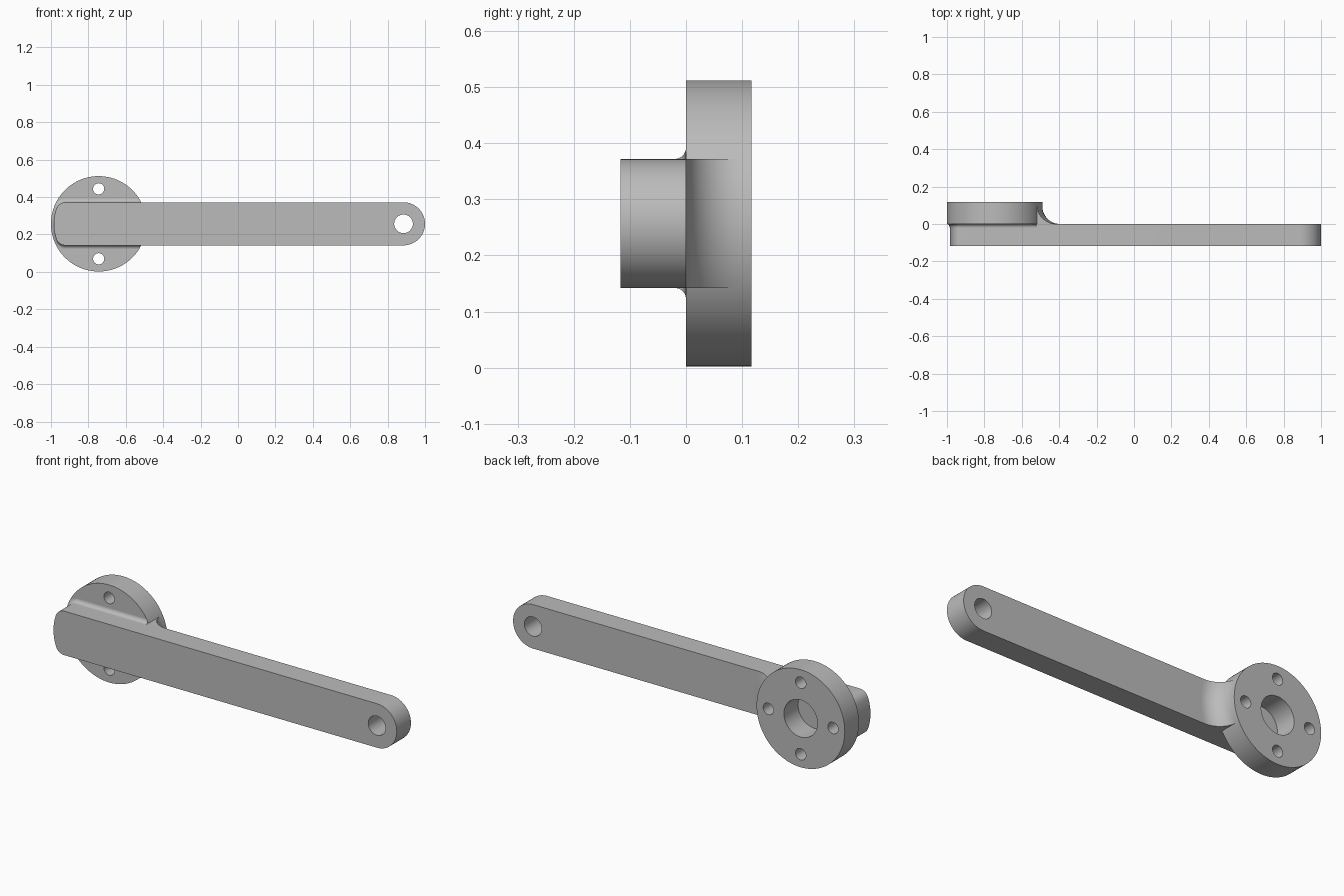
import bpy, bmesh
from math import sin, cos, pi, sqrt, radians, atan2

cube = bpy.data.objects.get("Cube")
if cube:
    bpy.data.objects.remove(cube)

HUB_X, MID_Z, HUB_R = -0.745, 0.257, 0.255
THICK, HALF = 0.117, 0.115
TIP_X = 0.885

grey = bpy.data.materials.new("satin_grey")
grey.use_nodes = True
grey.diffuse_color = (0.5, 0.5, 0.5, 1)
grey.node_tree.nodes["Principled BSDF"].inputs["Base Color"].default_value = (0.5, 0.5, 0.5, 1)


def loft(name, sections):
    """Skin closed rings of 3D points and cap both ends."""
    bm = bmesh.new()
    rings = [[bm.verts.new(p) for p in s] for s in sections]
    n = len(rings[0])
    for a, b in zip(rings, rings[1:]):
        for i in range(n):
            j = (i + 1) % n
            bm.faces.new((a[i], a[j], b[j], b[i]))
    bm.faces.new(rings[0])
    bm.faces.new(rings[-1])
    bmesh.ops.recalc_face_normals(bm, faces=bm.faces)
    mesh = bpy.data.meshes.new(name)
    bm.to_mesh(mesh)
    bm.free()
    mesh.materials.append(grey)
    obj = bpy.data.objects.new(name, mesh)
    bpy.context.collection.objects.link(obj)
    return obj


def arc(cx, cz, r, start, end, steps):
    angles = [radians(start + (end - start) * i / steps) for i in range(steps + 1)]
    return [(cx + r * cos(a), cz + r * sin(a)) for a in angles]


def prism(name, outline, y0, y1):
    return loft(name, [[(x, y, z) for x, z in outline] for y in (y0, y1)])


def circle(x, z, r, steps=64):
    return arc(x, z, r, 0, 360, steps)[:-1]


def drill(obj, x, z, r):
    cutter = prism("hole_cutter", circle(x, z, r, 40), -0.3, 0.3)
    mod = obj.modifiers.new("hole", "BOOLEAN")
    mod.operation, mod.solver, mod.object = "DIFFERENCE", "EXACT", cutter
    cutter.hide_render = True
    bpy.context.view_layer.objects.active = obj
    bpy.ops.object.modifier_apply(modifier=mod.name)
    bpy.data.objects.remove(cutter)


def hub_end(offset):
    """Bowed arm end with rounded corners, grown outward by offset."""
    corner, bow = 0.05, 0.24
    dz = HALF - corner
    dx = sqrt((bow - corner) ** 2 - dz ** 2)
    tilt = atan2(dz, dx) * 180 / pi
    x = HUB_X - dx
    return (arc(x, MID_Z + dz, corner + offset, 90, 180 - tilt, 10)
            + arc(HUB_X, MID_Z, bow + offset, 180 - tilt, 180 + tilt, 16)[1:-1]
            + arc(x, MID_Z - dz, corner + offset, 180 + tilt, 270, 10))


def inside_hub(x, z):
    d = sqrt((x - HUB_X) ** 2 + (z - MID_Z) ** 2)
    k = min(1, HUB_R / d)
    return HUB_X + (x - HUB_X) * k, MID_Z + (z - MID_Z) * k


# Lever arm with pin hole at the tip
arm = prism("lever_arm", hub_end(0) + arc(TIP_X, MID_Z, HALF, -90, 90, 40), -THICK, 0)
drill(arm, TIP_X, MID_Z, 0.05)

# Round hub flange with bore and four bolt holes
hub = prism("hub_flange", circle(HUB_X, MID_Z, HUB_R, 96), 0, THICK)
drill(hub, HUB_X, MID_Z, 0.097)
for i in range(4):
    a = i * pi / 2
    drill(hub, HUB_X + 0.187 * cos(a), MID_Z + 0.187 * sin(a), 0.03)

# Small fillet where the arm sides meet the flange
R = 0.02
sections = []
for i in range(9):
    a = i / 8 * pi / 2
    offset, y = R * (1 - cos(a)), R * (sin(a) - 1)
    reach = sqrt(HUB_R ** 2 - (HALF + offset) ** 2)
    ring = hub_end(offset) + [(HUB_X + reach, MID_Z - HALF - offset),
                              (HUB_X + reach, MID_Z + HALF + offset)]
    sections.append([(x, y, z) for x, z in (inside_hub(*p) for p in ring)])
side_fillet = loft("flange_side_fillet", sections)

# Large cove blending the flange rim into the back of the arm
R = 0.095
profile = [(HUB_R - 0.003, 0), (HUB_R - 0.003, R)]
profile += [(HUB_R + R * (1 - cos(a)), R * (1 - sin(a)))
            for a in (i / 16 * pi / 2 for i in range(17))]
cove = []
for i in range(25):
    dz = HALF * (i / 12 - 1)
    cove.append([(HUB_X + sqrt(r * r - dz * dz), y, MID_Z + dz) for r, y in profile])
rim_cove = loft("rim_cove", cove)

# Smooth curved walls, keep crisp edges
bpy.ops.object.select_all(action="DESELECT")
for obj in (arm, hub, side_fillet, rim_cove):
    obj.select_set(True)
bpy.context.view_layer.objects.active = arm
bpy.ops.object.shade_smooth_by_angle(angle=radians(30))
